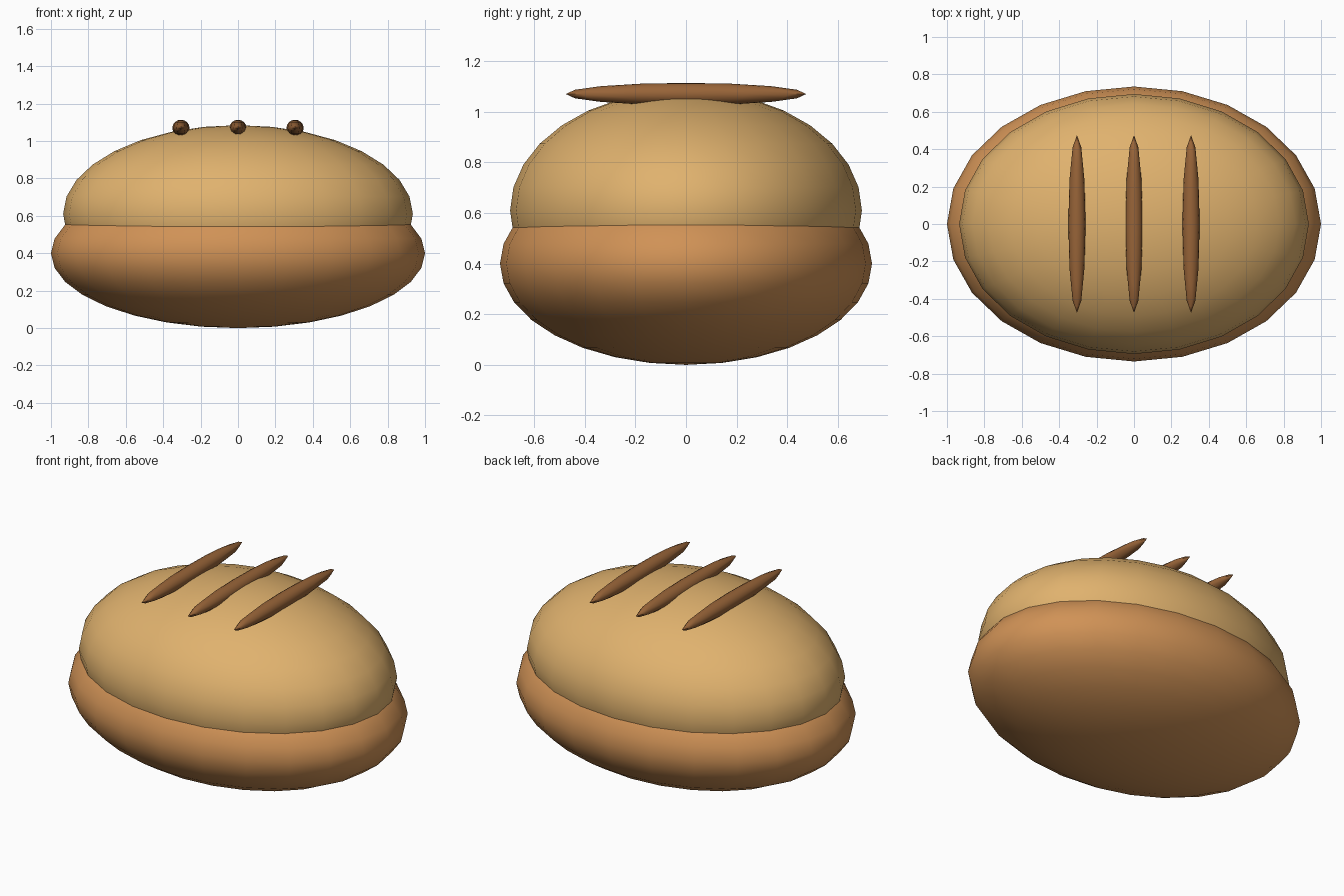
import bpy
import math

if "Cube" in bpy.data.objects:
    bpy.data.objects.remove(bpy.data.objects["Cube"])


def srgb(r, g, b):
    def lin(c):
        c /= 255
        return c / 12.92 if c <= 0.04045 else ((c + 0.055) / 1.055) ** 2.4
    return (lin(r), lin(g), lin(b), 1.0)


def material(name, rgb):
    m = bpy.data.materials.new(name)
    m.diffuse_color = srgb(*rgb)
    m.use_nodes = True
    m.node_tree.nodes["Principled BSDF"].inputs["Base Color"].default_value = m.diffuse_color
    return m


def ellipsoid(name, centre, radii, segments, rings, mat):
    bpy.ops.mesh.primitive_uv_sphere_add(segments=segments, ring_count=rings,
                                         radius=1, location=centre)
    ob = bpy.context.object
    ob.name = name
    ob.scale = radii
    bpy.ops.object.transform_apply(location=False, rotation=False, scale=True)
    bpy.ops.object.shade_smooth_by_angle(angle=math.radians(60))
    ob.data.materials.append(mat)
    return ob


crust = material("baked crust", (208, 146, 86))
golden = material("golden top", (224, 178, 110))
brown = material("dark score", (152, 100, 56))

# Wide lower crust and the domed top sunk into it
ellipsoid("lower_crust", (0, 0, 0.40), (1.0, 0.735, 0.40), 24, 16, crust)
ellipsoid("domed_top", (0, 0, 0.61), (0.935, 0.695, 0.475), 24, 16, golden)

# Three score marks across the top
for i, x in enumerate((-0.305, 0, 0.305)):
    ellipsoid(f"score_mark_{i + 1}", (x, 0, 1.07), (0.046, 0.475, 0.044), 12, 8, brown)
